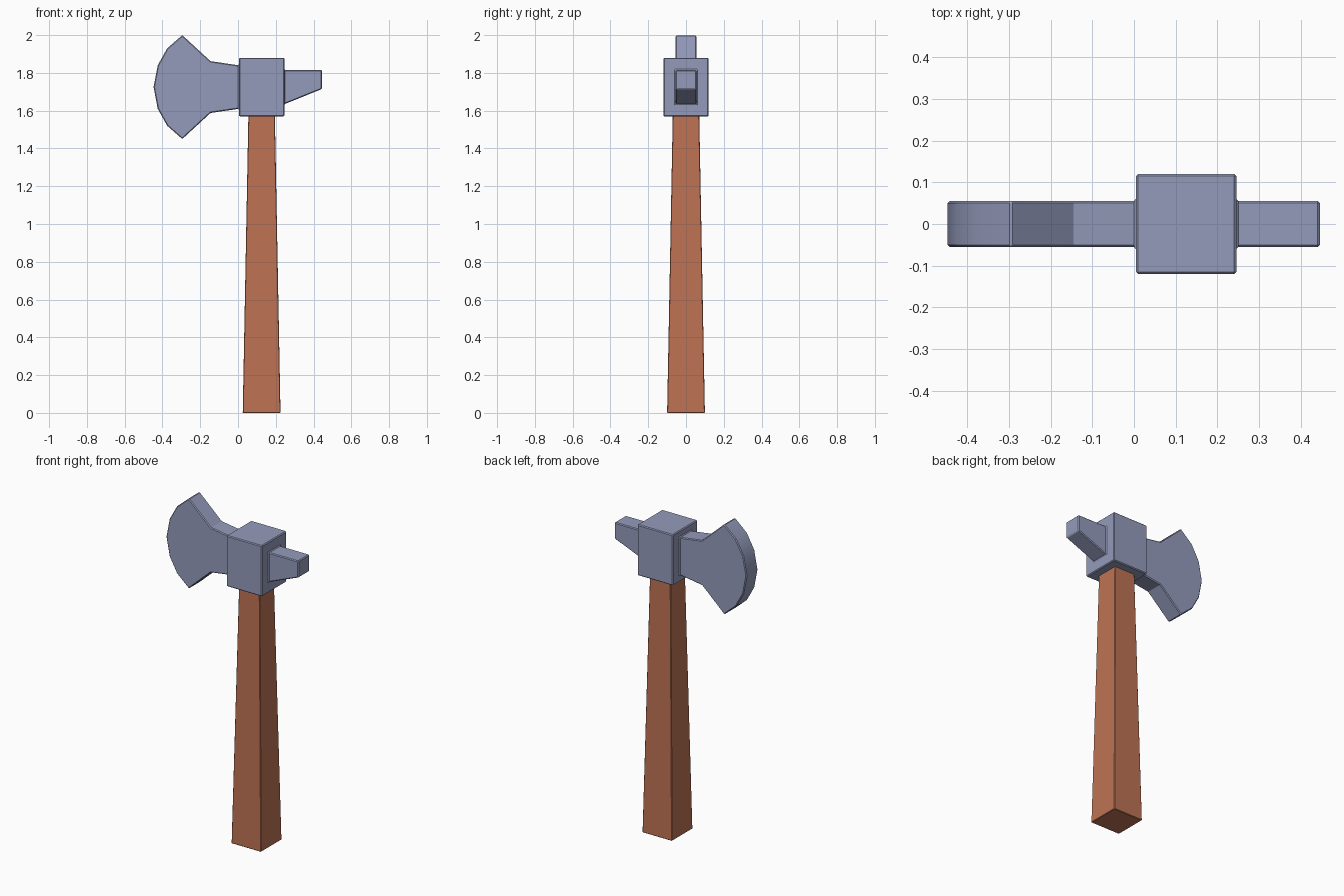
import bpy, bmesh, math

if "Cube" in bpy.data.objects:
    bpy.data.objects.remove(bpy.data.objects["Cube"], do_unlink=True)


def make_material(name, colour):
    mat = bpy.data.materials.new(name)
    mat.use_nodes = True
    mat.diffuse_color = (*colour, 1)
    mat.node_tree.nodes["Principled BSDF"].inputs["Base Color"].default_value = (*colour, 1)
    return mat


def add_object(name, bm, mat):
    bmesh.ops.recalc_face_normals(bm, faces=bm.faces)
    mesh = bpy.data.meshes.new(name)
    bm.to_mesh(mesh)
    bm.free()
    mesh.materials.append(mat)
    obj = bpy.data.objects.new(name, mesh)
    bpy.context.collection.objects.link(obj)
    return obj


def slab(name, outline, half_depth, mat):
    """Extrude an (x, z) outline evenly to the front and back."""
    bm = bmesh.new()
    face = bm.faces.new([bm.verts.new((x, -half_depth, z)) for x, z in outline])
    moved = bmesh.ops.extrude_face_region(bm, geom=[face])["geom"]
    verts = [v for v in moved if isinstance(v, bmesh.types.BMVert)]
    bmesh.ops.translate(bm, verts=verts, vec=(0, 2 * half_depth, 0))
    return add_object(name, bm, mat)


def finish(obj, width):
    """Chamfer the strong edges, apply modifiers and shade the shallow ones smooth."""
    bevel = obj.modifiers.new("edge_chamfer", 'BEVEL')
    bevel.width = width
    bevel.segments = 1
    bevel.limit_method = 'ANGLE'
    bevel.angle_limit = math.radians(40)
    bpy.ops.object.select_all(action='DESELECT')
    obj.select_set(True)
    bpy.context.view_layer.objects.active = obj
    for mod in list(obj.modifiers):
        bpy.ops.object.modifier_apply(modifier=mod.name)
    bpy.ops.object.shade_smooth_by_angle(angle=math.radians(25))


steel = make_material("blue_grey_steel", (0.30, 0.33, 0.50))
wood = make_material("red_brown_wood", (0.51, 0.172, 0.09))

AXIS_X = 0.125
BLADE_Z = 1.725

# Tapered square handle
bm = bmesh.new()
bmesh.ops.create_cube(bm, size=1)
for v in bm.verts:
    top = v.co.z > 0
    width = 0.14 if top else 0.2
    v.co = (AXIS_X + v.co.x * width, v.co.y * width, 1.58 if top else 0)
handle = add_object("handle", bm, wood)
finish(handle, 0.003)

# Head block around the top of the handle
head = slab("axe_head", [(0.005, 1.57), (0.245, 1.57), (0.245, 1.88), (0.005, 1.88)], 0.12, steel)

# Flared blade: upper half of the outline mirrored about its centre line
upper = [(0.05, 0.108), (0.005, 0.115), (-0.145, 0.137), (-0.295, 0.275),
         (-0.375, 0.205), (-0.425, 0.115)]
outline = [(x, BLADE_Z + h) for x, h in upper] + [(-0.447, BLADE_Z)]
outline += [(x, BLADE_Z - h) for x, h in reversed(upper)]
blade = slab("blade", outline, 0.055, steel)

# Tapered poll spike on the other side
poll = slab("poll", [(0.2, 1.615), (0.245, 1.634), (0.445, 1.715), (0.445, 1.815), (0.2, 1.815)],
            0.055, steel)

# Fuse the steel parts into one head
for part in (blade, poll):
    union = head.modifiers.new("join_" + part.name, 'BOOLEAN')
    union.operation = 'UNION'
    union.solver = 'EXACT'
    union.object = part
finish(head, 0.005)
for part in (blade, poll):
    bpy.data.objects.remove(part, do_unlink=True)
